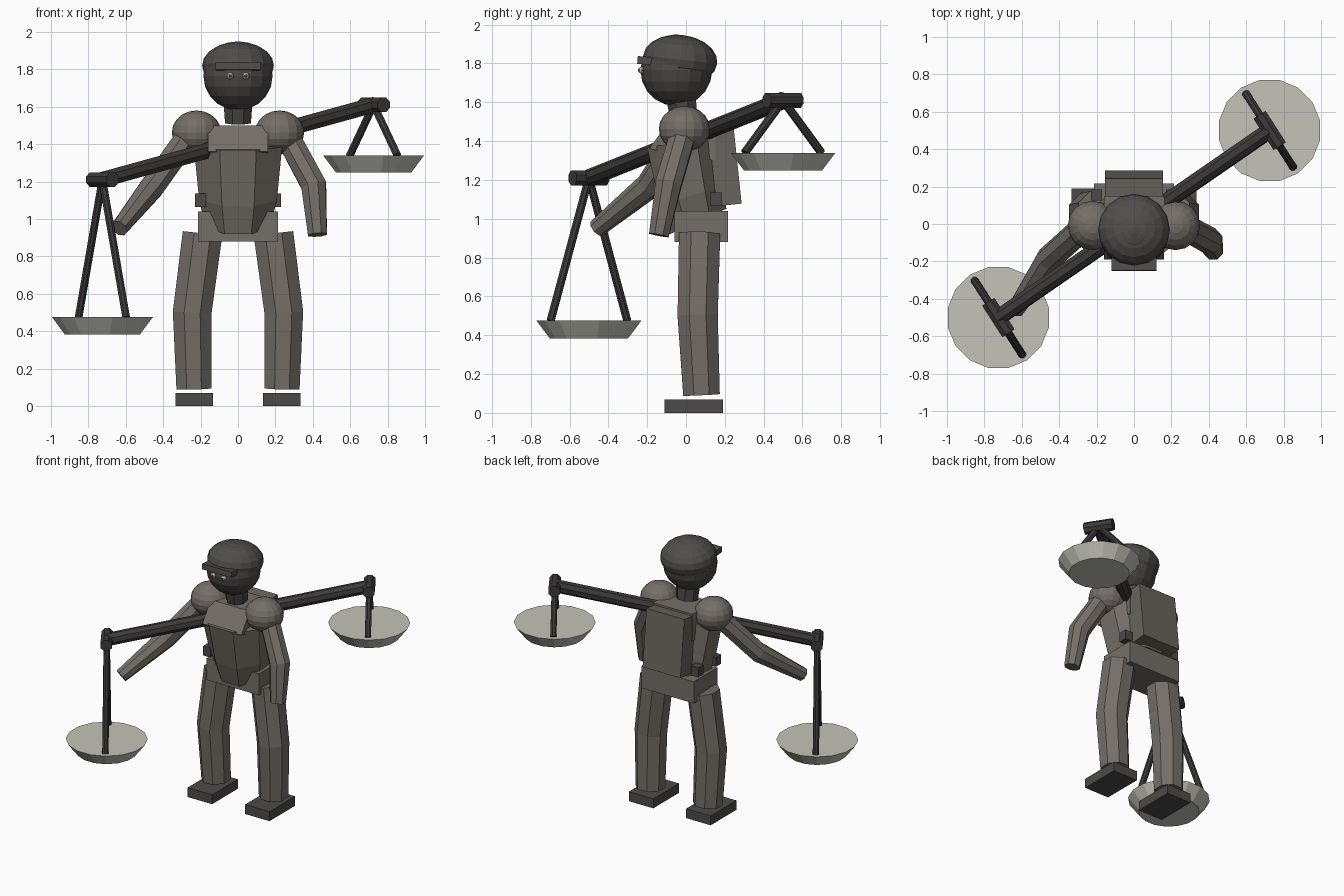
import bpy, bmesh, math
from mathutils import Vector, Matrix

cube = bpy.data.objects.get("Cube")
if cube:
    bpy.data.objects.remove(cube, do_unlink=True)


def material(name, r, g, b):
    m = bpy.data.materials.new(name)
    m.use_nodes = True
    m.diffuse_color = (r, g, b, 1)
    m.node_tree.nodes["Principled BSDF"].inputs["Base Color"].default_value = (r, g, b, 1)
    return m


CLOTH = material("cloth_grey", .175, .157, .135)
PACK = material("pack_grey", .14, .13, .11)
SKIN = material("face_dark", .07, .065, .06)
CAP = material("cap_dark", .08, .075, .072)
SHOE = material("shoe_dark", .075, .07, .068)
IRON = material("beam_iron", .045, .042, .041)
PAN = material("pan_pale", .55, .55, .48)
EYE = material("eye_pale", .5, .5, .47)


def finish(name, bm, mat):
    bmesh.ops.recalc_face_normals(bm, faces=bm.faces)
    me = bpy.data.meshes.new(name)
    bm.to_mesh(me)
    bm.free()
    me.materials.append(mat)
    ob = bpy.data.objects.new(name, me)
    bpy.context.collection.objects.link(ob)
    return ob


def box(name, loc, size, mat, tilt=0):
    bm = bmesh.new()
    bmesh.ops.create_cube(bm, size=1, matrix=Matrix.Translation(loc)
                          @ Matrix.Rotation(math.radians(tilt), 4, 'X')
                          @ Matrix.Diagonal((*size, 1)))
    return finish(name, bm, mat)


def ball(name, loc, radii, mat, segs=16, rings=10, tilt=0):
    bm = bmesh.new()
    bmesh.ops.create_uvsphere(bm, u_segments=segs, v_segments=rings, radius=1,
                              matrix=Matrix.Translation(loc)
                              @ Matrix.Rotation(math.radians(tilt), 4, 'X')
                              @ Matrix.Diagonal((*radii, 1)))
    return finish(name, bm, mat)


def loft(name, rings, mat):
    """Skin a list of equal point rings and close both ends."""
    bm = bmesh.new()
    loops = [[bm.verts.new(p) for p in ring] for ring in rings]
    n = len(loops[0])
    for a, b in zip(loops, loops[1:]):
        for i in range(n):
            j = (i + 1) % n
            bm.faces.new((a[i], a[j], b[j], b[i]))
    bm.faces.new(loops[0])
    bm.faces.new(loops[-1])
    return finish(name, bm, mat)


def oval(center, rx, ry, slope=0, n=8):
    """Horizontal ring whose height changes with depth by slope."""
    c = Vector(center)
    pts = []
    for i in range(n):
        a = 2 * math.pi * (i + .5) / n
        y = ry * math.sin(a)
        pts.append(c + Vector((rx * math.cos(a), y, slope * y)))
    return pts


def tube(name, path, radii, mat, n=8):
    """Straight-sided tube along a path, square to it at each joint."""
    path = [Vector(p) for p in path]
    rings = []
    for k, p in enumerate(path):
        d = (path[min(k + 1, len(path) - 1)] - path[max(k - 1, 0)]).normalized()
        side = d.cross(Vector((0, 1, 0) if abs(d.y) < .8 else (0, 0, 1))).normalized()
        up = side.cross(d)
        angles = [2 * math.pi * (i + .5) / n for i in range(n)]
        rings.append([p + radii[k] * (side * math.cos(a) + up * math.sin(a)) for a in angles])
    return loft(name, rings, mat)


# Head, cap and neck
ball("head", (0, -.05, 1.765), (.185, .185, .185), SKIN)
ball("cap", (0, -.03, 1.82), (.192, .192, .127), CAP, tilt=-6)
box("cap_visor", (0, -.19, 1.813), (.24, .12, .04), CAP, tilt=-5)
tube("neck", [(0, -.01, 1.515), (0, -.03, 1.65)], [.075, .085], SKIN)

# Torso leaning forward, with sloped upper chest
loft("torso", [oval((0, .06, .985), .185, .16, .45),
               oval((0, .03, 1.12), .225, .18, .3),
               oval((0, -.02, 1.395), .255, .195, .15)], CLOTH)
profile = [(-.19, 1.36), (-.09, 1.5), (.15, 1.5), (.15, 1.3)]
loft("upper_chest", [[Vector((x, y, z)) for y, z in profile] for x in (-.16, .16)], CLOTH)
box("hips", (0, .078, .96), (.43, .275, .16), CLOTH)
box("backpack", (0, .2, 1.28), (.31, .13, .42), PACK, tilt=6)
for x, y in ((-.2, -.05), (-.2, .155), (.2, .155)):
    box("belt_pouch", (x, y, 1.1), (.06, .06, .07), SHOE)

# Mirrored parts
for s, side in ((1, "left"), (-1, "right")):
    ball(side + "_eye", (s * .042, -.228, 1.765), (.02, .018, .018), EYE, 8, 6)
    ball(side + "_pupil", (s * .042, -.243, 1.765), (.008, .005, .008), SKIN, 8, 6)
    ball(side + "_shoulder", (s * .222, -.008, 1.463), (.132, .132, .117), CLOTH)
    tube(side + "_leg", [(s * .19, .07, .92), (s * .245, .06, .5), (s * .235, .08, .093)],
         [.115, .112, .102], CLOTH)
    box(side + "_shoe", (s * .235, .04, .035), (.2, .3, .07), SHOE)

# Arms, posed differently
tube("left_arm", [(.26, -.01, 1.45), (.405, -.09, 1.18), (.425, -.14, .915)],
     [.07, .073, .055], CLOTH)
tube("right_arm", [(-.26, -.01, 1.45), (-.46, -.19, 1.17), (-.635, -.46, .95)],
     [.07, .07, .048], CLOTH)

# Balance beam with a hanging pan at each end
low, high = Vector((-.725, -.5, 1.21)), Vector((.725, .5, 1.61))
across = Vector((.54, -.84, 0))
tube("balance_beam", [low, high], [.045, .045], IRON)
for end, top, label in ((low, .475, "low"), (high, 1.34, "high")):
    tube(label + "_cross_bar", [end - across * .1, end + across * .1], [.042, .042], IRON)
    rim = Vector((end.x, end.y, top))
    for s in (-1, 1):
        tube(label + "_strut", [end, rim + across * .235 * s], [.022, .022], IRON)
    loft(label + "_pan", [oval(rim - Vector((0, 0, .092)), .205, .205, n=16),
                          oval(rim, .275, .275, n=16)], PAN)
